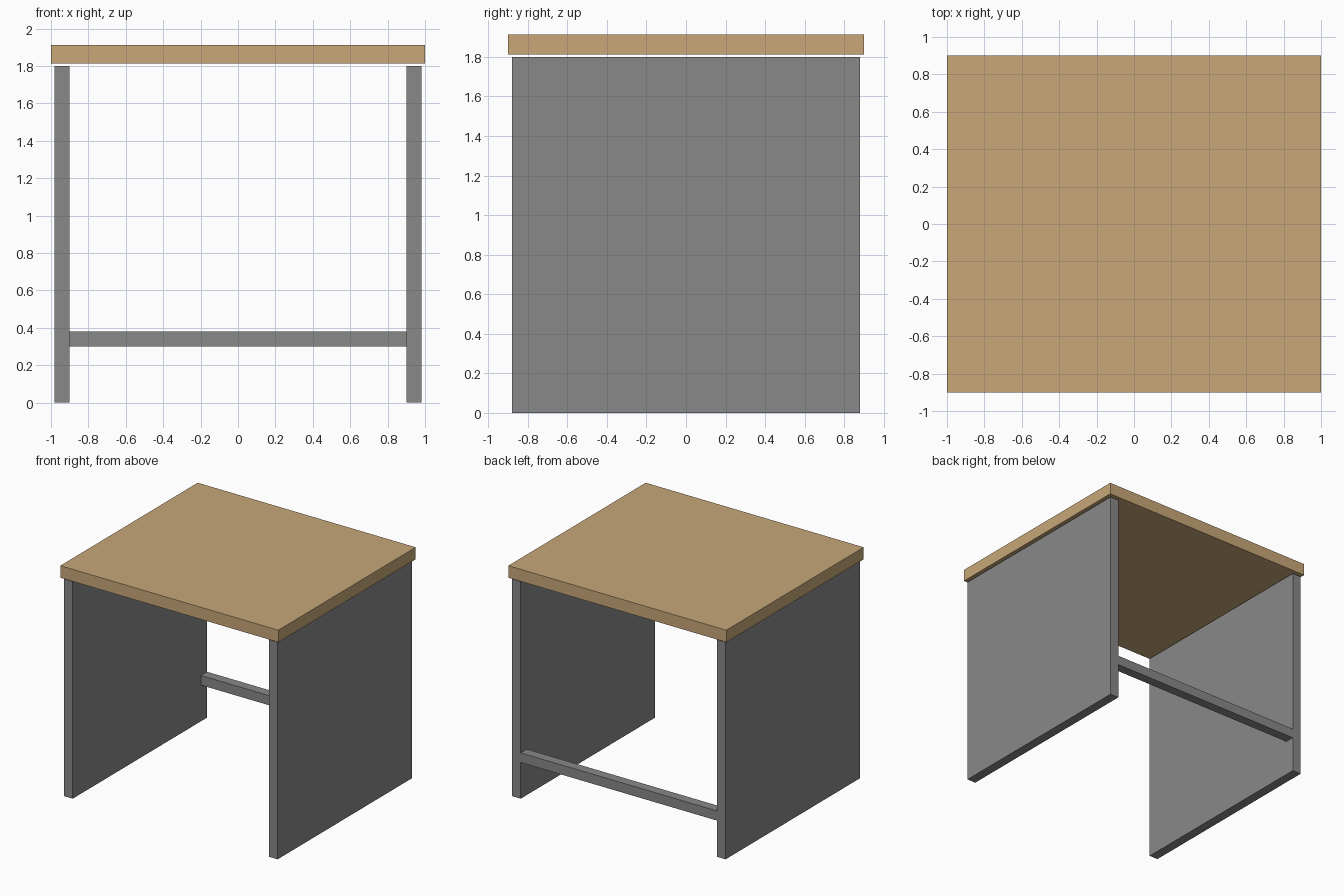
import bpy

if "Cube" in bpy.data.objects:
    bpy.data.objects.remove(bpy.data.objects["Cube"])


def material(name, colour):
    mat = bpy.data.materials.new(name)
    mat.diffuse_color = (*colour, 1)
    mat.use_nodes = True
    mat.node_tree.nodes["Principled BSDF"].inputs["Base Color"].default_value = mat.diffuse_color
    return mat


def box(name, lo, hi, mat):
    """Axis-aligned box between two corners."""
    centre = [(a + b) / 2 for a, b in zip(lo, hi)]
    bpy.ops.mesh.primitive_cube_add(size=1, location=centre)
    obj = bpy.context.object
    obj.name = name
    obj.scale = [b - a for a, b in zip(lo, hi)]
    bpy.ops.object.transform_apply(location=False, rotation=False, scale=True)
    obj.data.materials.append(mat)
    return obj


wood = material("wood", (0.58, 0.39, 0.19))
metal = material("dark_grey", (0.25, 0.25, 0.25))

# Wooden top, floating slightly above the side panels
box("table_top", (-1, -0.9, 1.813), (1, 0.9, 1.913), wood)

# Side panels
for side, x in (("left", -0.94), ("right", 0.94)):
    box(side + "_side_panel", (x - 0.04, -0.88, 0), (x + 0.04, 0.88, 1.8), metal)

# Rear stretcher bar, flush with the back edges of the panels
box("rear_stretcher", (-0.9, 0.8, 0.3), (0.9, 0.88, 0.38), metal)
